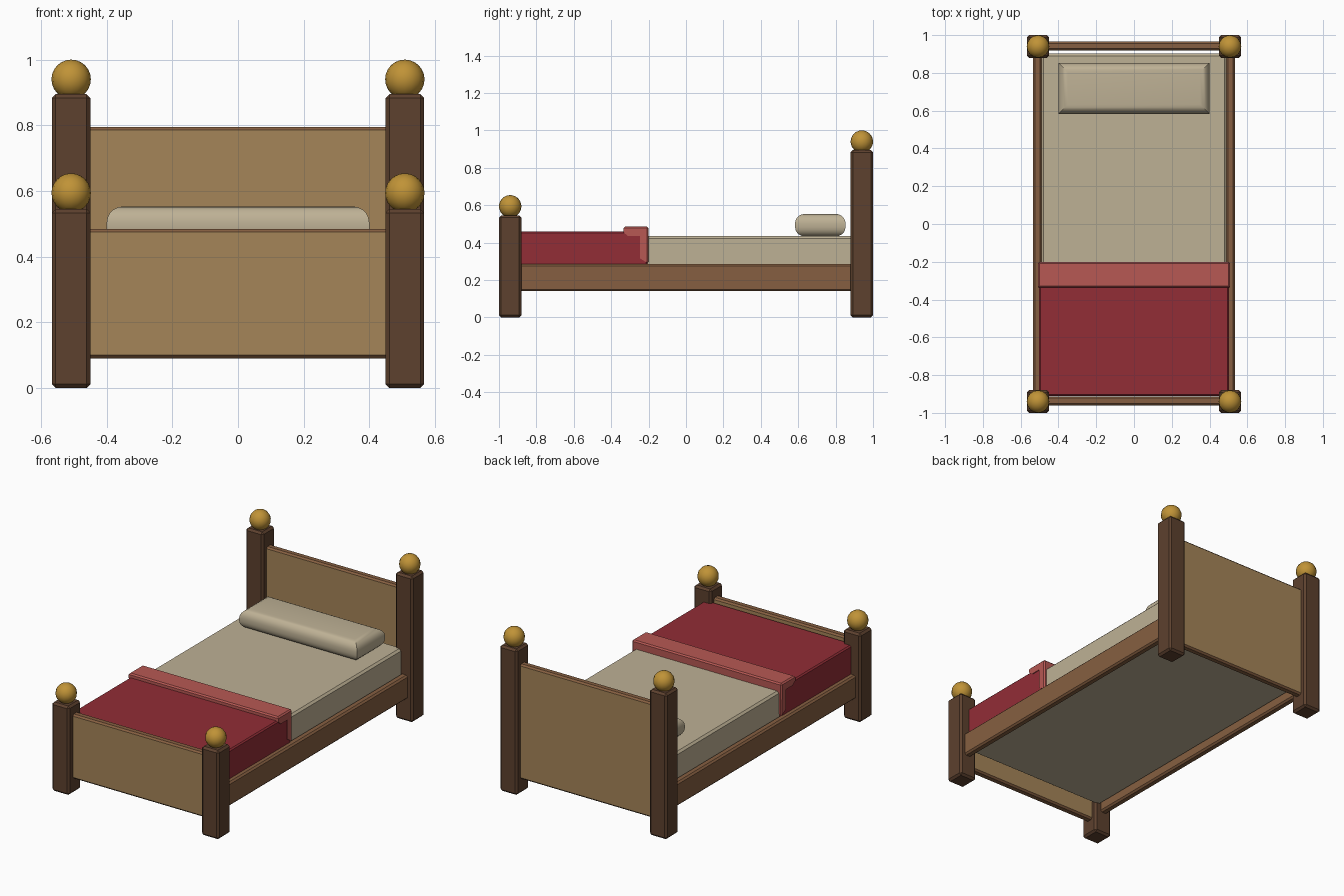
import bpy, bmesh
from mathutils import Vector

if "Cube" in bpy.data.objects:
    bpy.data.objects.remove(bpy.data.objects["Cube"])


def material(name, rgb):
    mat = bpy.data.materials.new(name)
    lin = [((c / 255 + 0.055) / 1.055) ** 2.4 for c in rgb]
    mat.diffuse_color = (*lin, 1)
    mat.use_nodes = True
    mat.node_tree.nodes["Principled BSDF"].inputs["Base Color"].default_value = mat.diffuse_color
    return mat


DARK_WOOD = material("dark wood", (93, 65, 46))
MID_WOOD = material("mid wood", (134, 95, 65))
PANEL_WOOD = material("panel wood", (165, 133, 88))
LINEN = material("linen", (190, 177, 149))
RED = material("red blanket", (146, 45, 54))
PINK = material("blanket lining", (183, 88, 83))
GOLD = material("gold", (192, 147, 55))


def finish(bm, name, mats, smooth=False):
    bmesh.ops.recalc_face_normals(bm, faces=bm.faces)
    mesh = bpy.data.meshes.new(name)
    bm.to_mesh(mesh)
    bm.free()
    for m in mats:
        mesh.materials.append(m)
    obj = bpy.data.objects.new(name, mesh)
    bpy.context.collection.objects.link(obj)
    if smooth:
        bpy.ops.object.select_all(action='DESELECT')
        obj.select_set(True)
        bpy.context.view_layer.objects.active = obj
        bpy.ops.object.shade_smooth_by_angle()
    return obj


def box_mesh(lo, hi):
    lo, hi = Vector(lo), Vector(hi)
    bm = bmesh.new()
    bmesh.ops.create_cube(bm, size=1)
    for v in bm.verts:
        v.co = (lo + hi) / 2 + v.co * (hi - lo)
    return bm


def bevel(bm, edges, width, segments=1):
    bmesh.ops.bevel(bm, geom=list(edges), offset=width, segments=segments,
                    profile=0.5, affect='EDGES', clamp_overlap=True)


def box(name, lo, hi, mat, width=0.01):
    bm = box_mesh(lo, hi)
    bevel(bm, bm.edges, width)
    return finish(bm, name, [mat])


def board(name, y0, y1, top):
    """Panel with tan broad faces and mid-brown edges."""
    bm = box_mesh((-0.46, y0, 0.09), (0.46, y1, top))
    bevel(bm, [e for e in bm.edges
               if abs(e.verts[0].co.x - e.verts[1].co.x) > 0.5], 0.01)
    bm.normal_update()
    for f in bm.faces:
        f.material_index = 1 if abs(f.normal.y) > 0.9 else 0
    finish(bm, name, [MID_WOOD, PANEL_WOOD])


# Four posts with ball finials
for end, y, height, ball_z in (("foot", -0.94, 0.545, 0.594),
                               ("head", 0.94, 0.895, 0.94)):
    for side, x in (("left", -0.508), ("right", 0.508)):
        box(f"{end}_post_{side}", (x - 0.059, y - 0.06, 0),
            (x + 0.059, y + 0.06, height), DARK_WOOD, 0.012)
        bm = bmesh.new()
        bmesh.ops.create_uvsphere(bm, u_segments=16, v_segments=12, radius=0.06)
        bmesh.ops.translate(bm, verts=bm.verts, vec=(x, y, ball_z))
        finish(bm, f"{end}_finial_{side}", [GOLD], True)

# Headboard and footboard
board("footboard", -0.96, -0.912, 0.485)
board("headboard", 0.918, 0.965, 0.795)

# Side rails
for side, s in (("left", -1), ("right", 1)):
    xs = sorted((s * 0.488, s * 0.535))
    box(f"side_rail_{side}", (xs[0], -0.89, 0.14), (xs[1], 0.89, 0.285), MID_WOOD)

# Mattress
box("mattress", (-0.49, -0.9, 0.19), (0.49, 0.902, 0.435), LINEN, 0.012)

# Blanket over the foot half
box("blanket", (-0.503, -0.91, 0.275), (0.503, -0.205, 0.46), RED, 0.008)

# Turned-back blanket edge: side profile (y, z) extruded across the bed
profile = [(-0.335, 0.455), (-0.335, 0.485), (-0.2, 0.485), (-0.2, 0.288),
           (-0.245, 0.315), (-0.245, 0.435), (-0.31, 0.435)]
bm = bmesh.new()
face = bm.faces.new([bm.verts.new((-0.508, y, z)) for y, z in profile])
ext = bmesh.ops.extrude_face_region(bm, geom=[face])
bmesh.ops.translate(bm, vec=(1.016, 0, 0),
                    verts=[g for g in ext["geom"] if isinstance(g, bmesh.types.BMVert)])
bmesh.ops.recalc_face_normals(bm, faces=bm.faces)
bevel(bm, [e for e in bm.edges
           if all(v.co.z > 0.48 or v.co.y > -0.21 for v in e.verts)], 0.008)
finish(bm, "blanket_fold", [PINK])

# Pillow: only the horizontal edges are rounded
bm = box_mesh((-0.4, 0.583, 0.434), (0.4, 0.853, 0.553))
bevel(bm, [e for e in bm.edges
           if abs(e.verts[0].co.z - e.verts[1].co.z) < 0.01], 0.05, 5)
finish(bm, "pillow", [LINEN], True)
